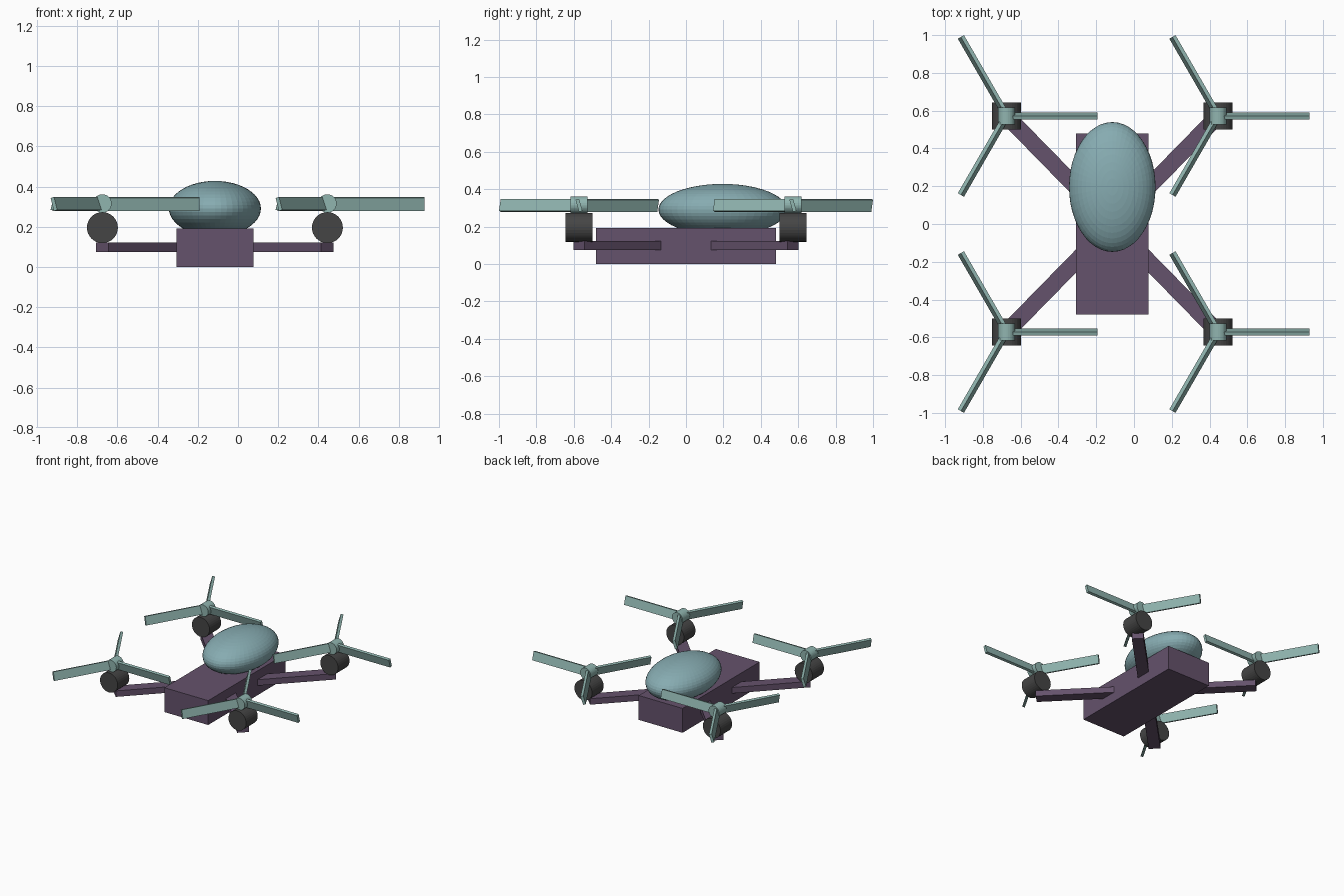
import bpy
from math import atan2, cos, hypot, pi, radians, sin
from mathutils import Matrix

if "Cube" in bpy.data.objects:
    bpy.data.objects.remove(bpy.data.objects["Cube"])

CX = -0.115            # fuselage centre line
RX, RY = 0.56, 0.572   # rotor offsets from the fuselage centre


def material(name, rgb):
    m = bpy.data.materials.new(name)
    m.diffuse_color = (*rgb, 1)
    m.use_nodes = True
    m.node_tree.nodes["Principled BSDF"].inputs["Base Color"].default_value = m.diffuse_color
    return m


PURPLE = material("frame_purple", (0.13, 0.085, 0.15))
BLUE = material("canopy_blue", (0.24, 0.41, 0.44))
TEAL = material("rotor_teal", (0.28, 0.46, 0.43))
DARK = material("motor_dark", (0.06, 0.06, 0.06))


def finish(name, mat):
    ob = bpy.context.object
    ob.name = name
    ob.data.materials.append(mat)
    return ob


def box(name, size, mat, matrix):
    bpy.ops.mesh.primitive_cube_add(size=1)
    ob = finish(name, mat)
    ob.data.transform(matrix @ Matrix.Diagonal((*size, 1)))
    return ob


def cylinder_y(name, radius, length, loc, mat):
    bpy.ops.mesh.primitive_cylinder_add(vertices=32, radius=radius, depth=length,
                                        location=loc, rotation=(pi / 2, 0, 0))
    return finish(name, mat)


# Fuselage
box("fuselage", (0.382, 0.96, 0.192), PURPLE, Matrix.Translation((CX, 0, 0.096)))

# Egg-shaped canopy
bpy.ops.mesh.primitive_uv_sphere_add(segments=48, ring_count=24, radius=0.229,
                                     location=(CX, 0.196, 0.291))
canopy = finish("canopy", BLUE)
canopy.scale = (1, 1.5, 0.6)

# Arms, motors and rotors at the four corners
for side, sx in (("left", -1), ("right", 1)):
    for end, sy in (("front", -1), ("back", 1)):
        tag = f"{end}_{side}"
        x, y = CX + sx * RX, sy * RY
        length = hypot(RX, RY)
        box(f"arm_{tag}", (length, 0.086, 0.047), PURPLE,
            Matrix.Translation((CX + sx * RX / 2, y / 2, 0.099))
            @ Matrix.Rotation(atan2(sy * RY, sx * RX), 4, 'Z'))
        cylinder_y(f"motor_{tag}", 0.077, 0.144, (x, y, 0.196), DARK)
        cylinder_y(f"rotor_hub_{tag}", 0.046, 0.091, (x, y, 0.316), TEAL)
        # Three pitched blades
        for i in range(3):
            box(f"rotor_blade_{tag}_{i + 1}", (0.463, 0.02, 0.067), TEAL,
                Matrix.Translation((x, y, 0.314))
                @ Matrix.Rotation(i * 2 * pi / 3, 4, 'Z')
                @ Matrix.Translation((0.2515, 0, 0))
                @ Matrix.Rotation(radians(16), 4, 'X'))
